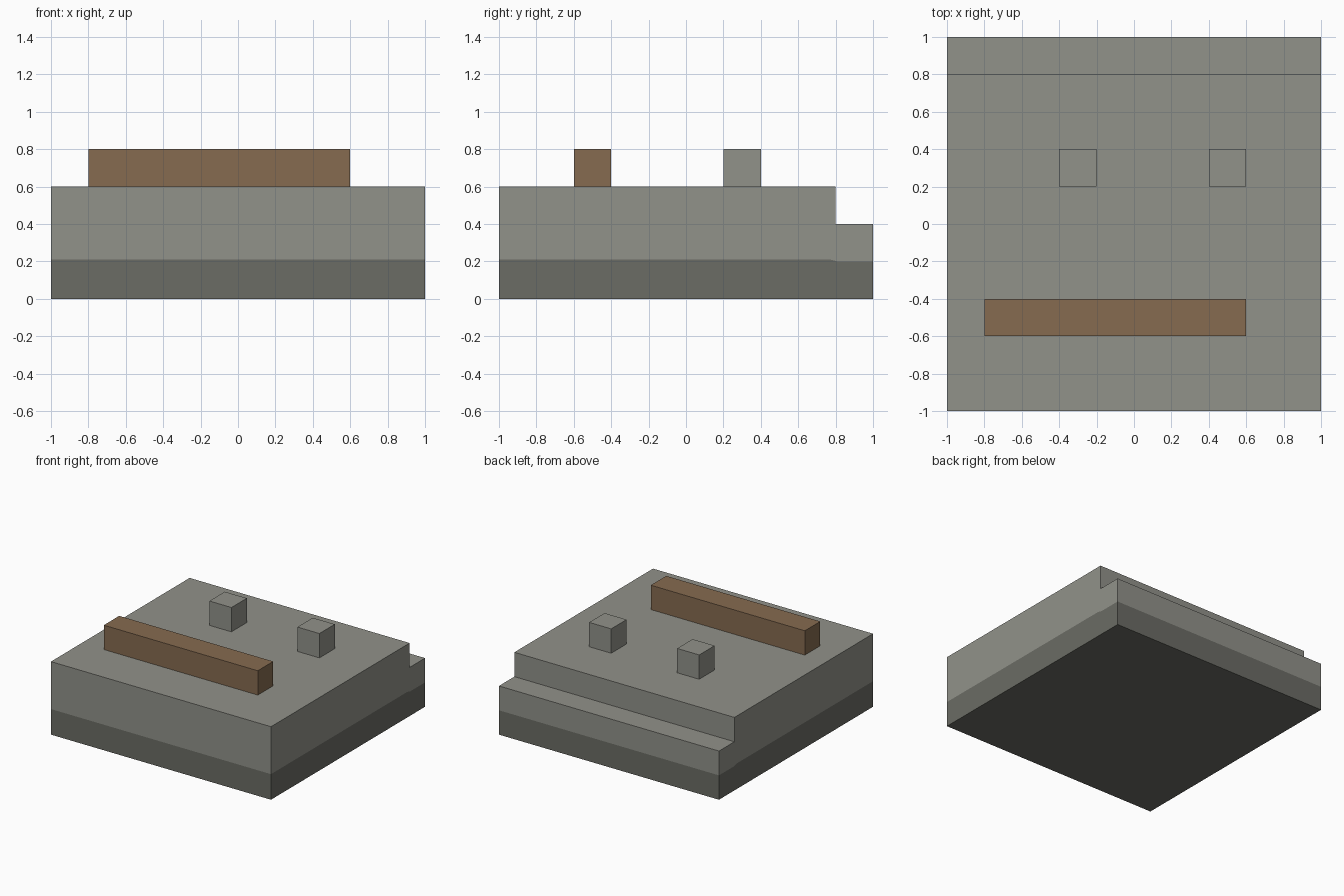
import bpy, bmesh

cube = bpy.data.objects.get("Cube")
if cube:
    bpy.data.objects.remove(cube, do_unlink=True)


def make_material(name, rgb):
    mat = bpy.data.materials.new(name)
    mat.use_nodes = True
    color = (*rgb, 1.0)
    mat.diffuse_color = color
    bsdf = next(n for n in mat.node_tree.nodes if n.type == 'BSDF_PRINCIPLED')
    bsdf.inputs["Base Color"].default_value = color
    return mat


light_stone = make_material("light stone", (0.284, 0.287, 0.254))
dark_stone = make_material("dark stone", (0.147, 0.150, 0.130))
wood = make_material("brown wood", (0.238, 0.147, 0.080))


def finish(name, bm, materials):
    bmesh.ops.recalc_face_normals(bm, faces=bm.faces)
    mesh = bpy.data.meshes.new(name)
    bm.to_mesh(mesh)
    bm.free()
    for mat in materials:
        mesh.materials.append(mat)
    obj = bpy.data.objects.new(name, mesh)
    bpy.context.collection.objects.link(obj)
    return obj


def extrude_band(bm, profile, seam, index):
    """Extrude a (y, z) side profile across x, leaving the shared seam open."""
    left, right = ([bm.verts.new((x, y, z)) for y, z in profile] for x in (1, -1))
    faces = [bm.faces.new(left), bm.faces.new(right[::-1])]
    for i in range(len(profile)):
        j = (i + 1) % len(profile)
        if profile[i] in seam and profile[j] in seam:
            continue
        faces.append(bm.faces.new((left[i], right[i], right[j], left[j])))
    for face in faces:
        face.material_index = index


def add_box(name, low, high, mat):
    bm = bmesh.new()
    bmesh.ops.create_cube(bm, size=1)
    for v in bm.verts:
        v.co = [h if c > 0 else l for c, l, h in zip(v.co, low, high)]
    return finish(name, bm, [mat])


# Stepped slab: dark lower band and light upper band meeting at a seam
seam = [(-1, 0.21), (0.77, 0.21), (0.81, 0.2), (1, 0.2)]
bm = bmesh.new()
extrude_band(bm, [(1, 0), (-1, 0)] + seam, seam, 1)
extrude_band(bm, seam + [(1, 0.4), (0.8, 0.4), (0.8, 0.6), (-1, 0.6)], seam, 0)
bmesh.ops.remove_doubles(bm, verts=bm.verts, dist=0.0001)
finish("stepped_slab", bm, [light_stone, dark_stone])

# Wooden beam near the front
add_box("wooden_beam", (-0.8, -0.6, 0.6), (0.6, -0.4, 0.8), wood)

# Two small stone blocks
for side, x in (("right", -0.4), ("left", 0.4)):
    add_box(side + "_stone_block", (x, 0.2, 0.6), (x + 0.2, 0.4, 0.8), light_stone)
